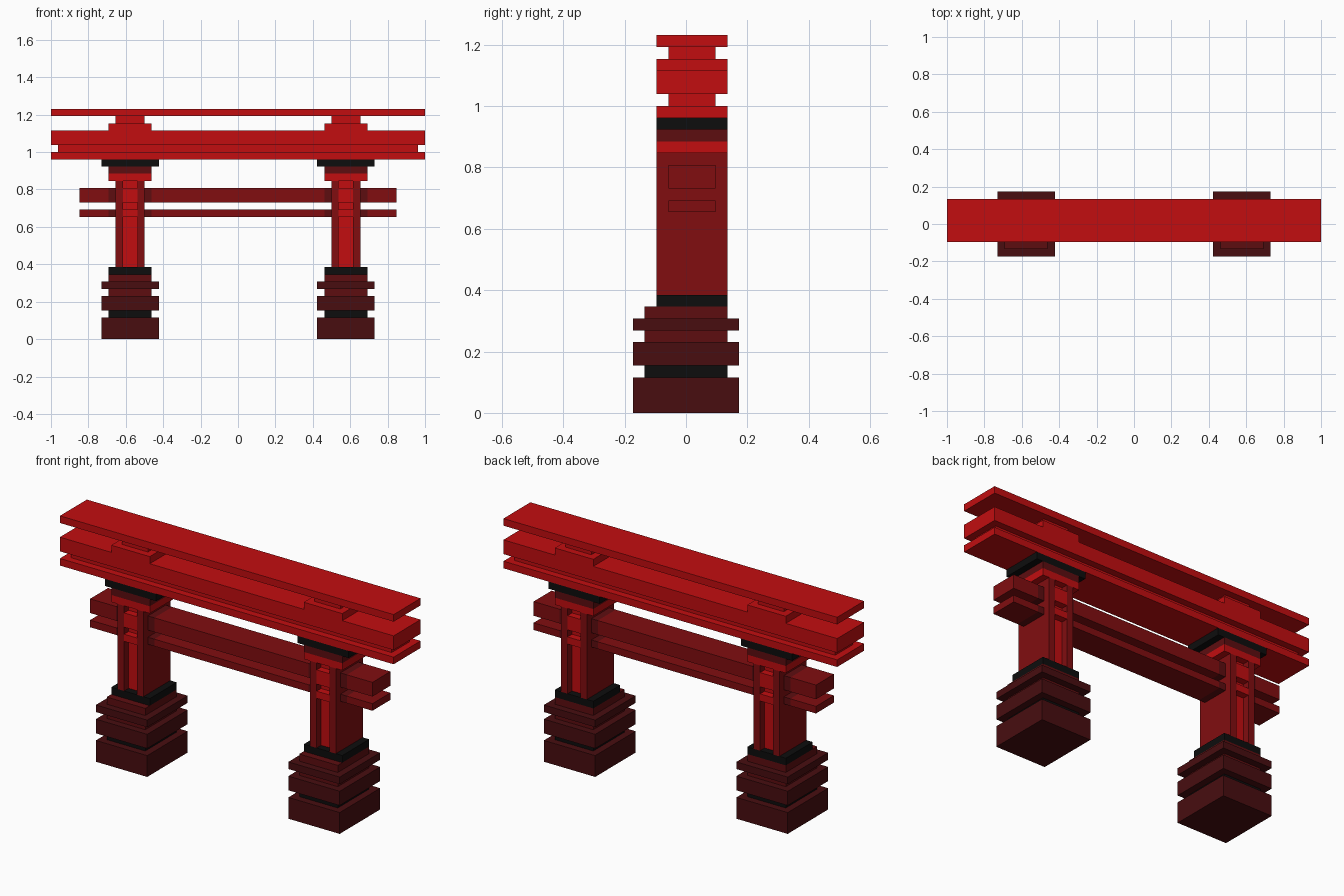
import bpy
import bmesh

U = 2 / 52            # one block unit
POST_X = 15           # post centre, in units

if "Cube" in bpy.data.objects:
    bpy.data.objects.remove(bpy.data.objects["Cube"])


def material(name, r, g, b):
    m = bpy.data.materials.new(name)
    m.use_nodes = True
    m.diffuse_color = (r, g, b, 1)
    m.node_tree.nodes["Principled BSDF"].inputs["Base Color"].default_value = (r, g, b, 1)
    return m


red = material("bright_red", 0.54, 0.004, 0.005)
dark_red = material("dark_red", 0.22, 0.004, 0.005)
maroon = material("maroon", 0.11, 0.004, 0.005)
deep = material("deep_maroon", 0.065, 0.004, 0.005)
black = material("black", 0.004, 0.004, 0.004)


def box(name, x, y, z, mat):
    """Box spanning the (low, high) ranges given in block units."""
    bm = bmesh.new()
    bmesh.ops.create_cube(bm, size=1)
    for v in bm.verts:
        v.co = [U * (lo + (hi - lo) * (c + 0.5)) for c, (lo, hi) in zip(v.co, (x, y, z))]
    mesh = bpy.data.meshes.new(name)
    bm.to_mesh(mesh)
    bm.free()
    mesh.materials.append(mat)
    bpy.context.collection.objects.link(bpy.data.objects.new(name, mesh))


def pair(name, x, y, z, mat):
    """The same box on the left (+x) and mirrored on the right."""
    box("left_" + name, x, y, z, mat)
    box("right_" + name, (-x[1], -x[0]), y, z, mat)


def around_post(half):
    return (POST_X - half, POST_X + half)


# Depth ranges shared by the parts
BASE, STEP = (-4.5, 4.5), (-3.5, 3.5)
FULL, CORE = (-2.5, 3.5), (-1.5, 2.5)

# Stacked plinth, capital and roof blocks: name, half width, depth, height, colour
stack = [
    ("foot", 4, BASE, (0, 3), deep),
    ("foot_band", 3, STEP, (3, 4), black),
    ("plinth", 4, BASE, (4, 6), deep),
    ("plinth_neck", 3, STEP, (6, 7), maroon),
    ("plinth_ledge", 4, BASE, (7, 8), deep),
    ("plinth_top", 3, STEP, (8, 9), maroon),
    ("post_band", 3, FULL, (9, 10), black),
    ("post_core", 1, CORE, (10, 22), red),
    ("capital_lower", 3, FULL, (22, 23), red),
    ("capital_upper", 3, FULL, (23, 24), maroon),
    ("capital_band", 4, FULL, (24, 25), black),
    ("roof_block", 3, FULL, (29, 30), red),
    ("roof_neck", 2, CORE, (30, 31), red),
]
for name, half, depth, height, mat in stack:
    pair(name, around_post(half), depth, height, mat)

# Side cheeks of the posts, leaving a channel front and back
pair("post_outer_cheek", (16, 17), FULL, (10, 22), dark_red)
pair("post_inner_cheek", (13, 14), FULL, (10, 22), dark_red)

# Tie beams with collars and wedges at the posts
for name, height in (("lower_tie", (17, 18)), ("upper_tie", (19, 21))):
    box(name + "_beam", (-12, 12), CORE, height, dark_red)
    pair(name + "_end", (18, 22), CORE, height, dark_red)
    pair(name + "_outer_collar", (17, 18), CORE, height, maroon)
    pair(name + "_inner_collar", (12, 13), CORE, height, maroon)
    pair(name + "_wedge", (14, 16), FULL, height, red)

# Lintel and roof
box("lintel_lower", (-26, 26), FULL, (25, 26), red)
box("lintel_recess", (-25, 25), CORE, (26, 27), red)
box("lintel_upper", (-26, 26), FULL, (27, 29), red)
box("roof_plank", (-26, 26), FULL, (31, 32), red)
